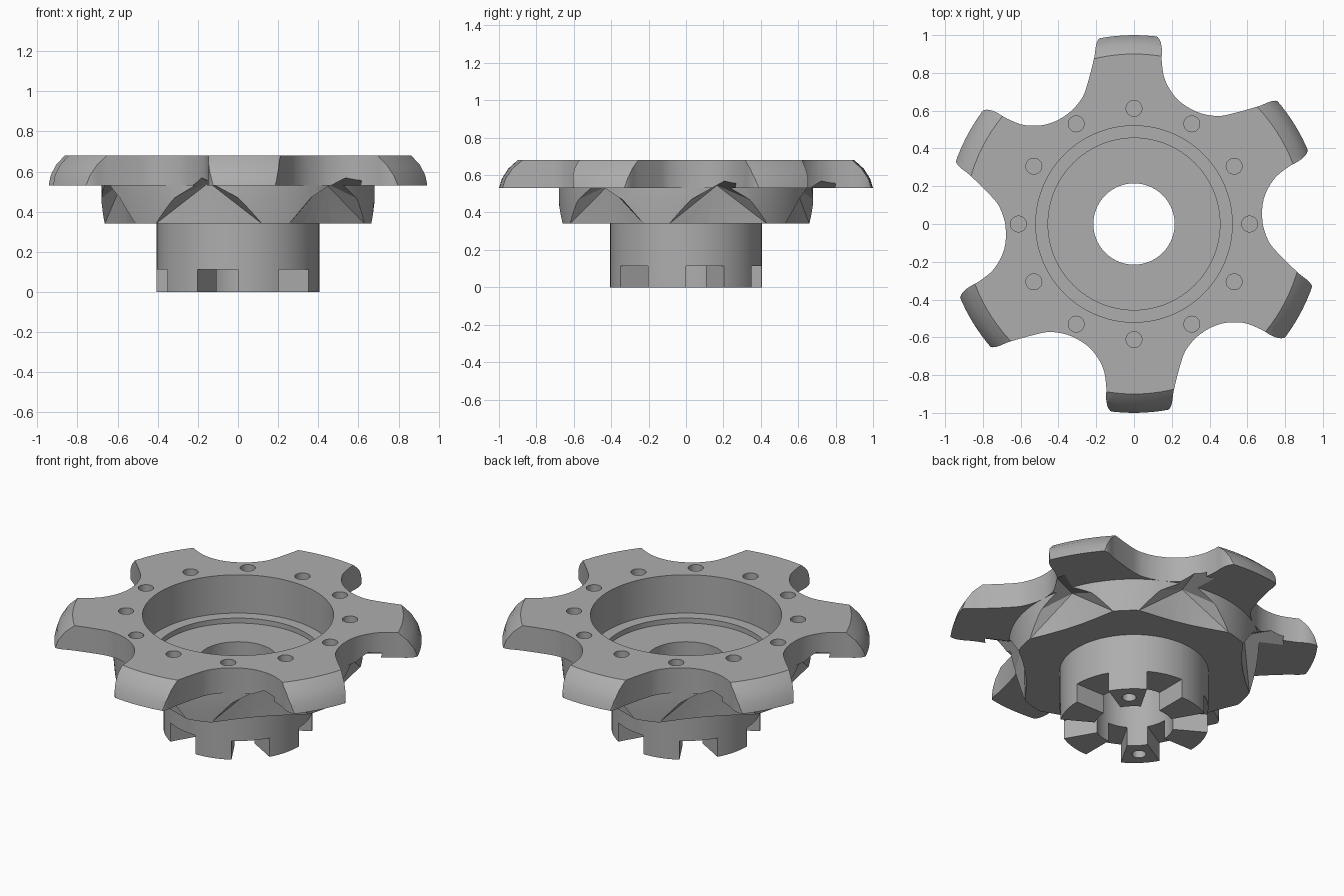
import bpy, bmesh, math
from mathutils import Vector, Matrix

cube = bpy.data.objects.get("Cube")
if cube:
    bpy.data.objects.remove(cube, do_unlink=True)

steel = bpy.data.materials.new("grey_steel")
steel.use_nodes = True
GREY = (0.42, 0.42, 0.42, 1)
steel.diffuse_color = GREY
steel.node_tree.nodes["Principled BSDF"].inputs["Base Color"].default_value = GREY


def make(name, bm):
    bmesh.ops.recalc_face_normals(bm, faces=bm.faces)
    mesh = bpy.data.meshes.new(name)
    bm.to_mesh(mesh)
    bm.free()
    ob = bpy.data.objects.new(name, mesh)
    bpy.context.collection.objects.link(ob)
    mesh.materials.append(steel)
    return ob


def polar(r, deg, z):
    a = math.radians(deg)
    return Vector((r * math.cos(a), r * math.sin(a), z))


def lathe(name, profile, steps=120):
    bm = bmesh.new()
    rings = [[bm.verts.new(polar(r, 360 * i / steps, z)) for i in range(steps)]
             for r, z in profile]
    for a, b in zip(rings, rings[1:] + rings[:1]):
        for i in range(steps):
            j = (i + 1) % steps
            bm.faces.new((a[i], a[j], b[j], b[i]))
    return make(name, bm)


def hull(bm, points):
    verts = [bm.verts.new(p) for p in points]
    res = bmesh.ops.convex_hull(bm, input=verts)
    loose = [v for v in verts if v.is_valid and not v.link_faces]
    bmesh.ops.delete(bm, geom=loose, context='VERTS')


def drill(bm, r, deg, radius, z0, z1, sides=24):
    c = polar(r, deg, 0)
    hull(bm, [c + polar(radius, 360 * i / sides, z)
              for i in range(sides) for z in (z0, z1)])


def boolean(target, cutter, operation):
    cutter.hide_render = True
    mod = target.modifiers.new(cutter.name, 'BOOLEAN')
    mod.operation, mod.solver, mod.object = operation, 'EXACT', cutter
    bpy.context.view_layer.objects.active = target
    bpy.ops.object.modifier_apply(modifier=mod.name)
    bpy.data.objects.remove(cutter, do_unlink=True)


# turned body: hub, fluted tier, flange with rounded rim, stepped recess, bore
body = lathe("lobed_hub_body", [
    (0.215, 0), (0.405, 0), (0.405, 0.34), (0.67, 0.34), (0.68, 0.45),
    (0.68, 0.53), (1, 0.53), (0.985, 0.58), (0.95, 0.635), (0.9, 0.68),
    (0.52, 0.68), (0.52, 0.45), (0.455, 0.45), (0.455, 0.42), (0.215, 0.42)])

# six-lobed outline, one lobe and notch repeated around the axis
lobe = [(-0.252, 0.723), (-0.21, 0.884), (-0.2, 0.95), (-0.185, 0.982),
        (-0.15, 0.998), (0.1, 1.002), (0.133, 0.98), (0.147, 0.93),
        (0.147, 0.86), (0.165, 0.76), (0.23, 0.66), (0.33, 0.595), (0.43, 0.572)]
path = [Matrix.Rotation(math.radians(-60 * k), 3, 'Z') @ Vector((x, y, -0.1))
        for k in range(6) for x, y in lobe]
bm = bmesh.new()
verts = []
n = len(path)
for i in range(n):
    p0, p1, p2, p3 = (path[(i + d) % n] for d in (-1, 0, 1, 2))
    # centripetal-like tangents scaled to the current span
    span = (p2 - p1).length
    t1 = (p2 - p0).normalized() * span
    t2 = (p3 - p1).normalized() * span
    for s in range(4):
        t = s / 4
        verts.append(bm.verts.new(
            p1 * (2 * t**3 - 3 * t**2 + 1) + t1 * (t**3 - 2 * t**2 + t)
            + p2 * (3 * t**2 - 2 * t**3) + t2 * (t**3 - t**2)))
face = bm.faces.new(verts)
top = bmesh.ops.extrude_face_region(bm, geom=[face])["geom"]
bmesh.ops.translate(bm, vec=(0, 0, 1),
                    verts=[g for g in top if isinstance(g, bmesh.types.BMVert)])
boolean(body, make("lobe_outline", bm), 'INTERSECT')

# tapering flutes around the tier
bm = bmesh.new()
for k in range(6):
    mid = -103.7 + 60 * k
    pts = [polar(0.6, mid - 0.3, 0.545), polar(0.82, mid - 0.3, 0.58)]
    for z in (0.3395, 0.33):
        pts += [polar(r, mid + d, z) for r, d in (
            (0.88, -30), (0.67, -24), (0.617, -14), (0.594, -5),
            (0.594, 5), (0.617, 14), (0.67, 24), (0.88, 30))]
    hull(bm, pts)
boolean(body, make("flute_cutters", bm), 'DIFFERENCE')

# radial slots leaving six driving teeth under the hub
bm = bmesh.new()
for k in range(6):
    hull(bm, [polar(r, 60 * k + a, z) for r in (0.1, 0.55)
              for a in (0, 30) for z in (-0.1, 0.113)])
boolean(body, make("slot_cutters", bm), 'DIFFERENCE')

# ring of flange holes and a pair of dowel holes in opposite teeth
bm = bmesh.new()
for k in range(12):
    drill(bm, 0.612, 30 * k, 0.042, 0.56, 0.75)
for a in (45, 225):
    drill(bm, 0.31, a, 0.038, -0.1, 0.1)
boolean(body, make("hole_cutters", bm), 'DIFFERENCE')

bpy.ops.object.select_all(action='DESELECT')
body.select_set(True)
bpy.context.view_layer.objects.active = body
bpy.ops.object.shade_smooth_by_angle(angle=math.radians(25))
